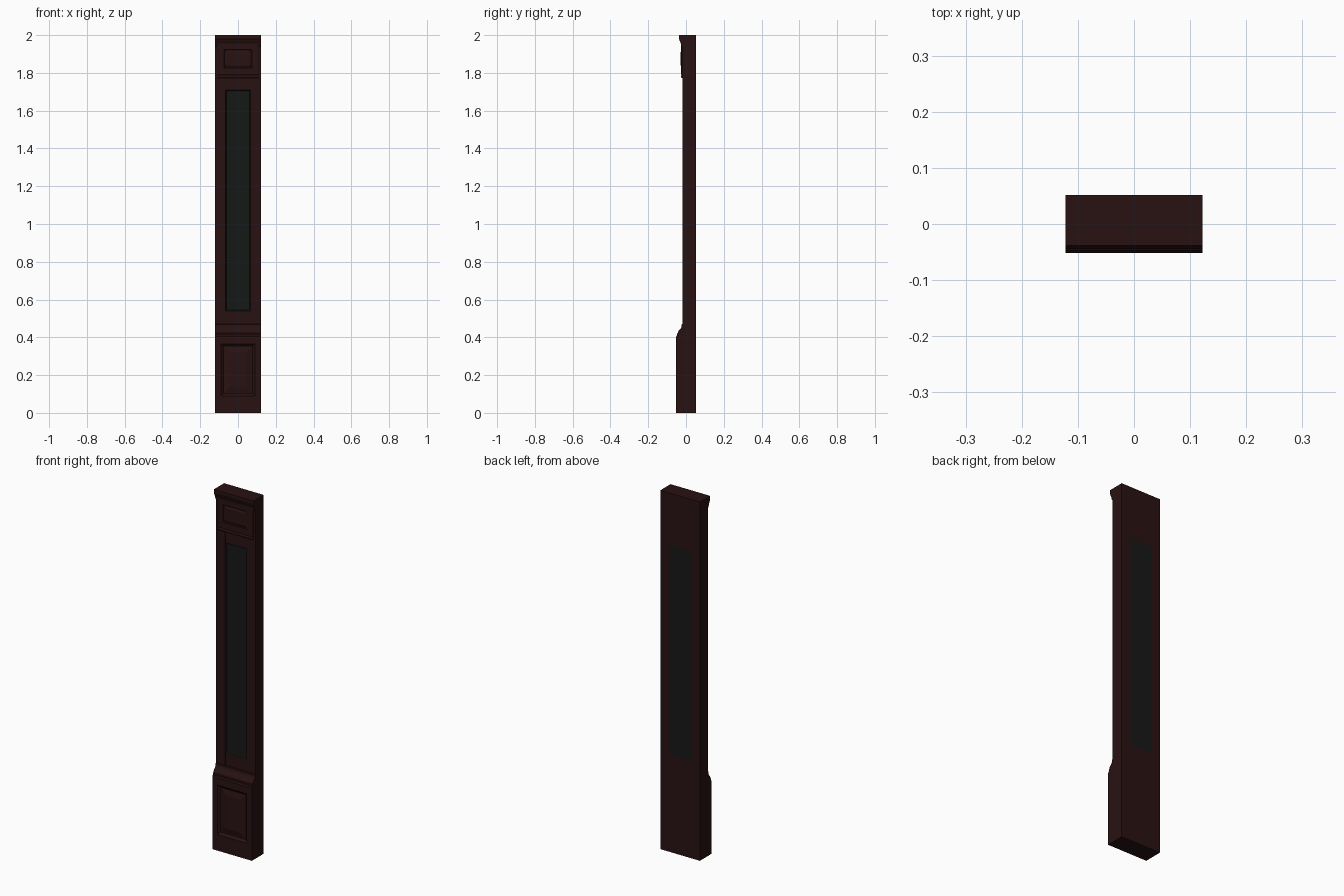
import bpy, bmesh, math

if "Cube" in bpy.data.objects:
    bpy.data.objects.remove(bpy.data.objects["Cube"])

W, BACK, FACE = 0.122, 0.052, -0.019   # half width, back plane, shaft front plane


def material(name, rgb):
    m = bpy.data.materials.new(name)
    m.diffuse_color = (*rgb, 1)
    m.use_nodes = True
    m.node_tree.nodes["Principled BSDF"].inputs["Base Color"].default_value = m.diffuse_color
    return m


WOOD = material("dark_red_wood", (0.022, 0.006, 0.006))
DARK = material("blackened_panel", (0.008, 0.009, 0.008))


def finish(name, bm, mat, smooth=False):
    bmesh.ops.recalc_face_normals(bm, faces=bm.faces)
    me = bpy.data.meshes.new(name)
    bm.to_mesh(me)
    bm.free()
    me.materials.append(mat)
    ob = bpy.data.objects.new(name, me)
    bpy.context.collection.objects.link(ob)
    if smooth:
        bpy.context.view_layer.objects.active = ob
        ob.select_set(True)
        bpy.ops.object.shade_smooth_by_angle(angle=math.radians(35))
        ob.select_set(False)
    return ob


def rings(name, x0, x1, z0, z1, steps, mat=WOOD):
    """Closed block of nested rectangles; steps are (inset, y) from back to front."""
    bm = bmesh.new()
    loops = []
    for i, y in steps:
        pts = ((x0 + i, z0 + i), (x1 - i, z0 + i), (x1 - i, z1 - i), (x0 + i, z1 - i))
        loops.append([bm.verts.new((x, y, z)) for x, z in pts])
    bm.faces.new(loops[0])
    bm.faces.new(loops[-1])
    for a, b in zip(loops, loops[1:]):
        for k in range(4):
            bm.faces.new((a[k], a[(k + 1) % 4], b[(k + 1) % 4], b[k]))
    return finish(name, bm, mat)


def moulding(name, profile, half):
    """Extrude a (y, z) front profile across x, closed at the back."""
    pts = [(BACK, profile[0][1])] + profile + [(BACK, profile[-1][1])]
    bm = bmesh.new()
    face = bm.faces.new([bm.verts.new((-half, y, z)) for y, z in pts])
    out = bmesh.ops.extrude_face_region(bm, geom=[face])
    new = [v for v in out["geom"] if isinstance(v, bmesh.types.BMVert)]
    bmesh.ops.translate(bm, verts=new, vec=(2 * half, 0, 0))
    return finish(name, bm, WOOD, True)


def curve(y0, z0, y1, z1, n=6):
    """S-shaped run between two profile points."""
    return [(y0 + (y1 - y0) * (0.5 - 0.5 * math.cos(math.pi * t / n)), z0 + (z1 - z0) * t / n)
            for t in range(n + 1)]


# plinth: frame with sunken border and raised bevelled field
PF = -0.052
rails = ((-W, W, 0, 0.09), (-W, W, 0.365, 0.395), (-W, -0.09, 0.09, 0.365), (0.09, W, 0.09, 0.365))
for n, (a, b, c, d) in enumerate(rails):
    rings(f"plinth_frame_{n}", a, b, c, d, [(0, BACK), (0, PF)])
rings("plinth_panel", -0.09, 0.09, 0.09, 0.365,
      [(0, BACK), (0, PF), (0.006, PF + 0.006), (0.012, PF + 0.011),
       (0.018, PF + 0.011), (0.045, PF + 0.004)])

# moulding between plinth and shaft
moulding("plinth_cap", [(PF, 0.395), (PF, 0.405), (-0.047, 0.412), (-0.047, 0.42)]
         + curve(-0.044, 0.422, -0.023, 0.46) + [(-0.023, 0.468), (FACE, 0.47)], W)

# shaft: stiles, rails and recessed panel
for side, s in (("left", -1), ("right", 1)):
    a, b = sorted((s * 0.066, s * W))
    rings(f"shaft_stile_{side}", a, b, 0.47, 1.96, [(0, BACK), (0, FACE)])
for part, c, d in (("lower", 0.47, 0.54), ("upper", 1.71, 1.96)):
    rings(f"shaft_rail_{part}", -0.066, 0.066, c, d, [(0, BACK), (0, FACE + 0.001)])
rings("shaft_panel", -0.066, 0.066, 0.54, 1.71,
      [(0, BACK), (0, FACE + 0.002), (0.004, FACE + 0.010), (0.008, FACE + 0.012)], DARK)

# frieze block with raised panel, and the thin bead under it
rings("frieze_block", -0.11, 0.11, 1.79, 1.96,
      [(0, FACE + 0.002), (0, -0.025), (0.003, -0.027), (0.035, -0.027),
       (0.038, -0.024), (0.042, -0.024), (0.050, -0.028)])
bead = [(-0.0225 - 0.0045 * math.sin(math.pi * t / 6), 1.773 + 0.017 * t / 6) for t in range(7)]
moulding("frieze_bead", bead, 0.11)

# crown moulding
moulding("crown", [(FACE, 1.94), (-0.026, 1.942), (-0.026, 1.95)]
         + curve(-0.027, 1.952, -0.036, 1.978) + [(-0.038, 1.98), (-0.038, 2.0)], W)
